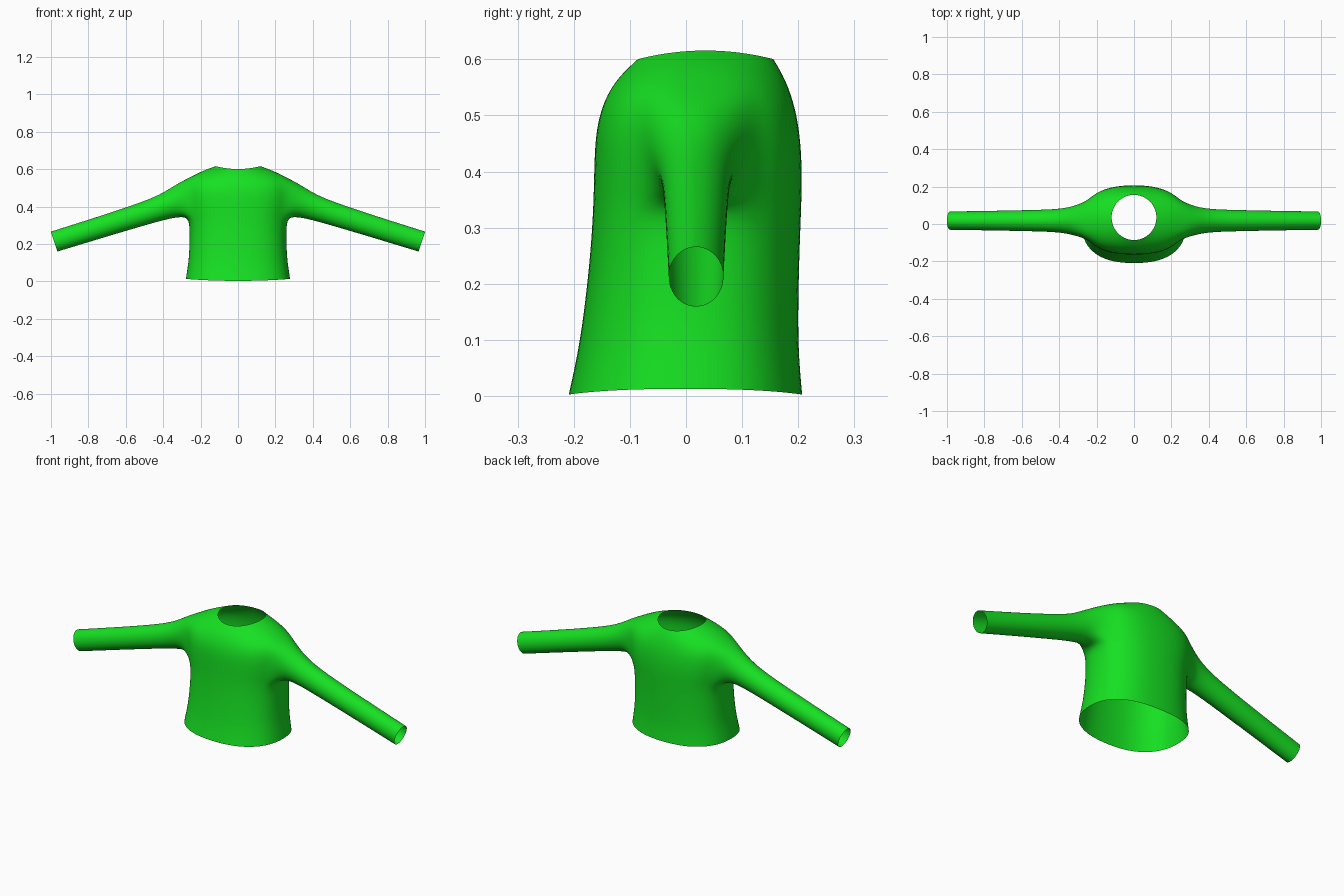
import bpy, bmesh
from math import cos, sin, pi, copysign

if "Cube" in bpy.data.objects:
    bpy.data.objects.remove(bpy.data.objects["Cube"])

N = 24          # columns round the body
K = 4           # columns and rows in each arm opening
TOP, LOW = 2, 6 # body rings bounding the arm opening

# body rings: z front/back, z side, half width, y front, y back, roundness exponent
body = [
    (0.600, 0.616, 0.121, -0.087, 0.157, 2.0),
    (0.562, 0.590, 0.195, -0.129, 0.180, 2.1),
    (0.510, 0.553, 0.267, -0.154, 0.197, 2.3),
    (0.460, 0.500, 0.282, -0.163, 0.205, 2.4),
    (0.410, 0.445, 0.282, -0.165, 0.208, 2.4),
    (0.365, 0.390, 0.275, -0.166, 0.208, 2.4),
    (0.310, 0.335, 0.262, -0.168, 0.206, 2.4),
    (0.230, 0.240, 0.260, -0.174, 0.203, 2.4),
    (0.120, 0.130, 0.264, -0.187, 0.201, 2.4),
    (0.055, 0.065, 0.273, -0.199, 0.204, 2.4),
    (0.002, 0.013, 0.281, -0.211, 0.209, 2.4),
]

# sleeve rings: top x, top z, bottom x, bottom z, half depth
sleeve = [
    (0.325, 0.524, 0.298, 0.345, 0.080),
    (0.400, 0.474, 0.370, 0.333, 0.064),
    (0.500, 0.429, 0.465, 0.308, 0.058),
    (0.750, 0.346, 0.715, 0.234, 0.053),
    (1.001, 0.267, 0.965, 0.158, 0.049),
]

bm = bmesh.new()


def power(v, e):
    return copysign(abs(v) ** (2 / e), v)


# torso
rings = []
for zc, zs, hx, yf, yb, e in body:
    ring = []
    for i in range(N):
        a = 2 * pi * i / N
        c, s = power(cos(a), e), power(sin(a), e)
        y = (yf + yb) / 2 + s * (yb - yf) / 2
        ring.append(bm.verts.new((hx * c, y, zc + (zs - zc) * c * c)))
    rings.append(ring)


def in_opening(r, i):
    side = (i + K // 2) % (N // 2)
    return TOP <= r < LOW and side < K


for r in range(len(rings) - 1):
    for i in range(N):
        if not in_opening(r, i):
            j = (i + 1) % N
            bm.faces.new((rings[r][i], rings[r + 1][i], rings[r + 1][j], rings[r][j]))

# sleeves, each grown from its arm opening
for side in (1, -1):
    mid = 0 if side == 1 else N // 2
    h = K // 2

    def at(row, d):   # d counts toward the back
        return rings[row][(mid + side * d) % N]

    loop = [at(TOP, h - k) for k in range(K)]
    loop += [at(TOP + k, -h) for k in range(K)]
    loop += [at(LOW, -h + k) for k in range(K)]
    loop += [at(LOW - k, h) for k in range(K)]
    count = len(loop)
    for tx, tz, bx, bz, hy in sleeve:
        new = []
        for k in range(count):
            a = pi / 4 + 2 * pi * k / count
            u = sin(a)
            new.append(bm.verts.new((side * ((tx + bx) / 2 + u * (tx - bx) / 2),
                                     0.018 + hy * cos(a) * 1.02,
                                     (tz + bz) / 2 + u * (tz - bz) / 2)))
        for k in range(count):
            n = (k + 1) % count
            bm.faces.new((loop[k], loop[n], new[n], new[k]))
        loop = new

bmesh.ops.recalc_face_normals(bm, faces=bm.faces[:])
# open surface: make sure the outside faces outward
bm.faces.ensure_lookup_table()
f = min(bm.faces, key=lambda q: q.calc_center_median().y)
if f.normal.y > 0:
    bmesh.ops.reverse_faces(bm, faces=bm.faces[:])
for f in bm.faces:
    f.smooth = True

mesh = bpy.data.meshes.new("shirt")
bm.to_mesh(mesh)
bm.free()
shirt = bpy.data.objects.new("shirt", mesh)
bpy.context.collection.objects.link(shirt)
sub = shirt.modifiers.new("smooth", 'SUBSURF')
sub.levels = sub.render_levels = 2

# green cloth
mat = bpy.data.materials.new("green_cloth")
mat.diffuse_color = (0.008, 0.75, 0.016, 1)
mat.use_nodes = True
mat.node_tree.nodes["Principled BSDF"].inputs["Base Color"].default_value = mat.diffuse_color
mesh.materials.append(mat)
